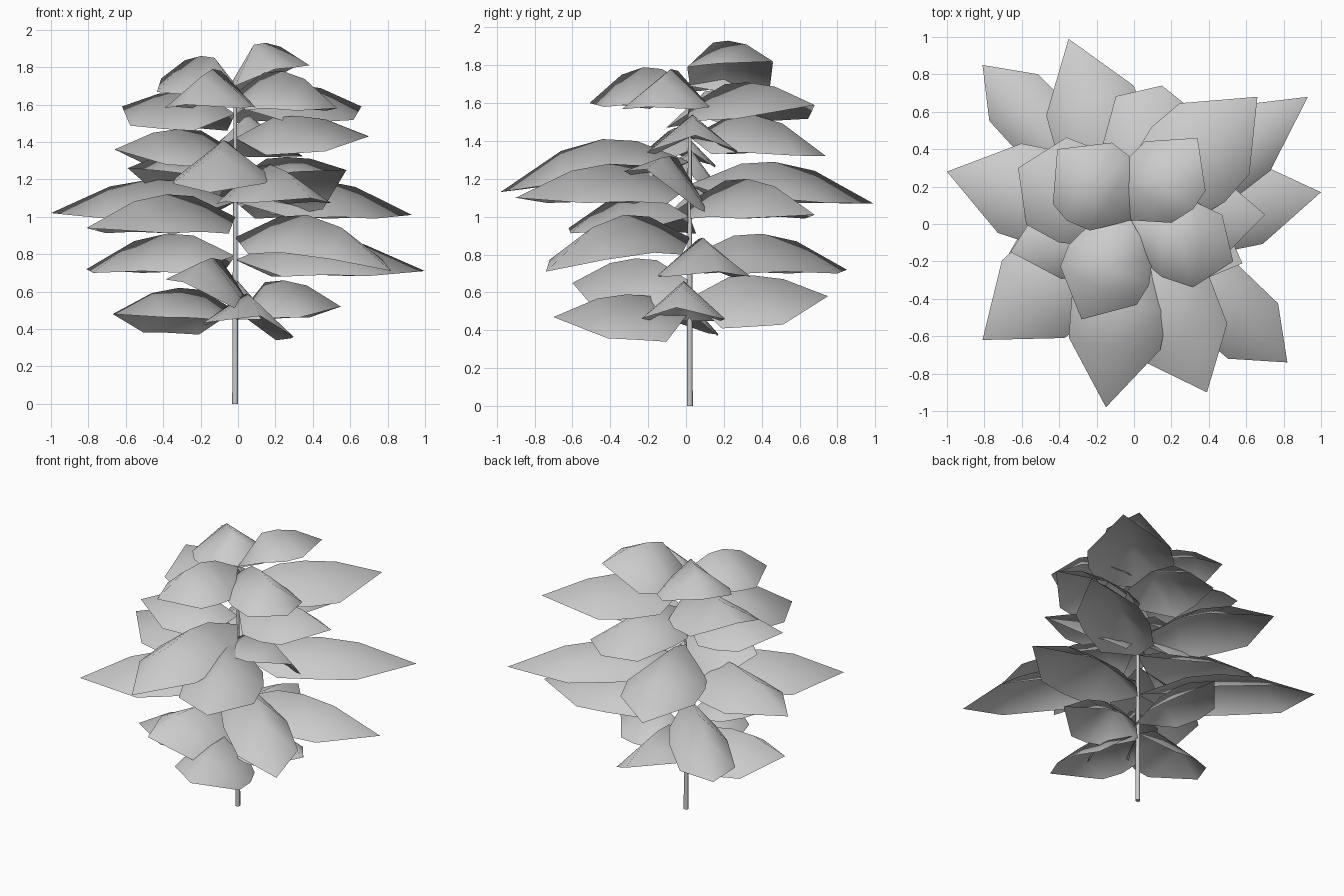
import bpy, bmesh
from mathutils import Vector

cube = bpy.data.objects.get("Cube")
if cube:
    bpy.data.objects.remove(cube)

grey = bpy.data.materials.new("plain grey")
grey.use_nodes = True
grey.diffuse_color = (0.6, 0.6, 0.6, 1)
grey.node_tree.nodes["Principled BSDF"].inputs["Base Color"].default_value = grey.diffuse_color

STEM = Vector((-0.015, 0.02, 0))


def finish(bm, name):
    for face in bm.faces:
        face.smooth = len(face.verts) < 5
    mesh = bpy.data.meshes.new(name)
    bm.to_mesh(mesh)
    bm.free()
    mesh.materials.append(grey)
    obj = bpy.data.objects.new(name, mesh)
    bpy.context.collection.objects.link(obj)


def add_leaf(name, tip, apex, width=0.24, rise=0.13, roll=0, reach=0.66):
    """Folded leaf: a raised midrib with two drooping halves."""
    tip = Vector(tip)
    base = STEM + Vector((0, 0, apex - rise))
    out = Vector((tip.x, tip.y, 0)) - STEM
    side = Vector((-out.y, out.x, 0)).normalized()
    fall = apex - tip.z
    # midrib position, edge position, midrib drop, relative width, fold depth
    rows = [(0.28, 0.22, 0.02, 0.8, 0.2),
            (0.46, 0.45, 0.01, 1.0, 0.2),
            (0.68, reach, 0.25 * fall, 0.95, 0.17)]
    bm = bmesh.new()
    first, last = bm.verts.new(base), bm.verts.new(tip)
    grid = []
    for mid, edge, drop, span, fold in rows:
        height = Vector((0, 0, apex - drop))
        ring = []
        for sign in (1, 0, -1):
            along = out * (edge if sign else mid)
            sag = Vector((0, 0, sign * roll - abs(sign) * fold))
            ring.append(bm.verts.new(STEM + along + side * sign * width * span + height + sag))
        grid.append(ring)
    for i in range(2):
        bm.faces.new((first, grid[0][i + 1], grid[0][i]))
        bm.faces.new((last, grid[-1][i], grid[-1][i + 1]))
        for lower, upper in zip(grid, grid[1:]):
            bm.faces.new((lower[i], lower[i + 1], upper[i + 1], upper[i]))
    bmesh.ops.recalc_face_normals(bm, faces=bm.faces)
    if sum(f.normal.z for f in bm.faces) < 0:
        bmesh.ops.reverse_faces(bm, faces=bm.faces)
    finish(bm, name)


# Tapered stem with flat caps
bm = bmesh.new()
bmesh.ops.create_cone(bm, cap_ends=True, segments=8, radius1=0.016, radius2=0.009, depth=1.68)
bmesh.ops.translate(bm, verts=bm.verts, vec=STEM + Vector((0, 0, 0.84)))
bmesh.ops.split_edges(bm, edges=[e for e in bm.edges if any(len(f.verts) > 4 for f in e.link_faces)])
finish(bm, "stem")

# Bottom tier: leaf tip, then midrib height
add_leaf("bottom_front_leaf", (0.12, -0.7, 0.47), 0.6, rise=0.1, roll=-0.04)
add_leaf("bottom_right_leaf", (-0.67, -0.16, 0.48), 0.63, roll=0.04)
add_leaf("bottom_back_leaf", (-0.05, 0.75, 0.58), 0.7, roll=0.07)
add_leaf("bottom_left_leaf", (0.55, -0.05, 0.52), 0.67, width=0.22, rise=0.22)

# Low tier
add_leaf("low_front_left_leaf", (0.82, -0.74, 0.71), 1.02, width=0.21, reach=0.78)
add_leaf("low_left_leaf", (1, 0.17, 0.71), 0.9)
add_leaf("low_back_right_leaf", (-0.81, 0.85, 0.72), 0.92, width=0.19, reach=0.79)
add_leaf("low_front_right_leaf", (-0.29, -0.6, 0.65), 0.79, width=0.22, roll=-0.08)

# Middle tier, the longest leaves
add_leaf("middle_front_right_leaf", (-0.81, -0.62, 0.94), 1.13, width=0.28)
add_leaf("middle_right_leaf", (-1, 0.28, 1.02), 1.21, width=0.26)
add_leaf("middle_back_left_leaf", (0.93, 0.68, 1.01), 1.21, width=0.22)
add_leaf("middle_front_leaf", (-0.15, -0.98, 1.13), 1.42, width=0.26)
add_leaf("middle_front_left_leaf", (0.39, -0.9, 1.1), 1.29, width=0.26, reach=0.71)
add_leaf("middle_back_leaf", (-0.35, 0.99, 1.07), 1.3, width=0.26)

# High tier
add_leaf("high_front_left_leaf", (0.58, -0.21, 1.25), 1.33, width=0.22, roll=-0.1)
add_leaf("high_small_right_leaf", (-0.59, 0.04, 1.26), 1.36, width=0.2, roll=0.08)
add_leaf("high_left_leaf", (0.7, 0.05, 1.43), 1.55)
add_leaf("high_right_leaf", (-0.66, -0.15, 1.36), 1.48, width=0.22)
add_leaf("high_back_leaf", (0.15, 0.74, 1.32), 1.55, reach=0.85)
add_leaf("high_back_left_leaf", (0.66, 0.68, 1.59), 1.72, width=0.28)

# Crown
add_leaf("crown_back_right_leaf", (-0.41, 0.4, 1.74), 1.87, rise=0.18)
add_leaf("crown_back_left_leaf", (0.34, 0.46, 1.82), 1.94, width=0.22, rise=0.24, roll=-0.07)
add_leaf("crown_front_right_leaf", (-0.28, -0.51, 1.6), 1.8, rise=0.1)
add_leaf("crown_front_left_leaf", (0.53, -0.2, 1.58), 1.79, width=0.22, reach=0.75)
add_leaf("crown_right_leaf", (-0.62, 0.3, 1.59), 1.68, width=0.27, reach=0.75)
